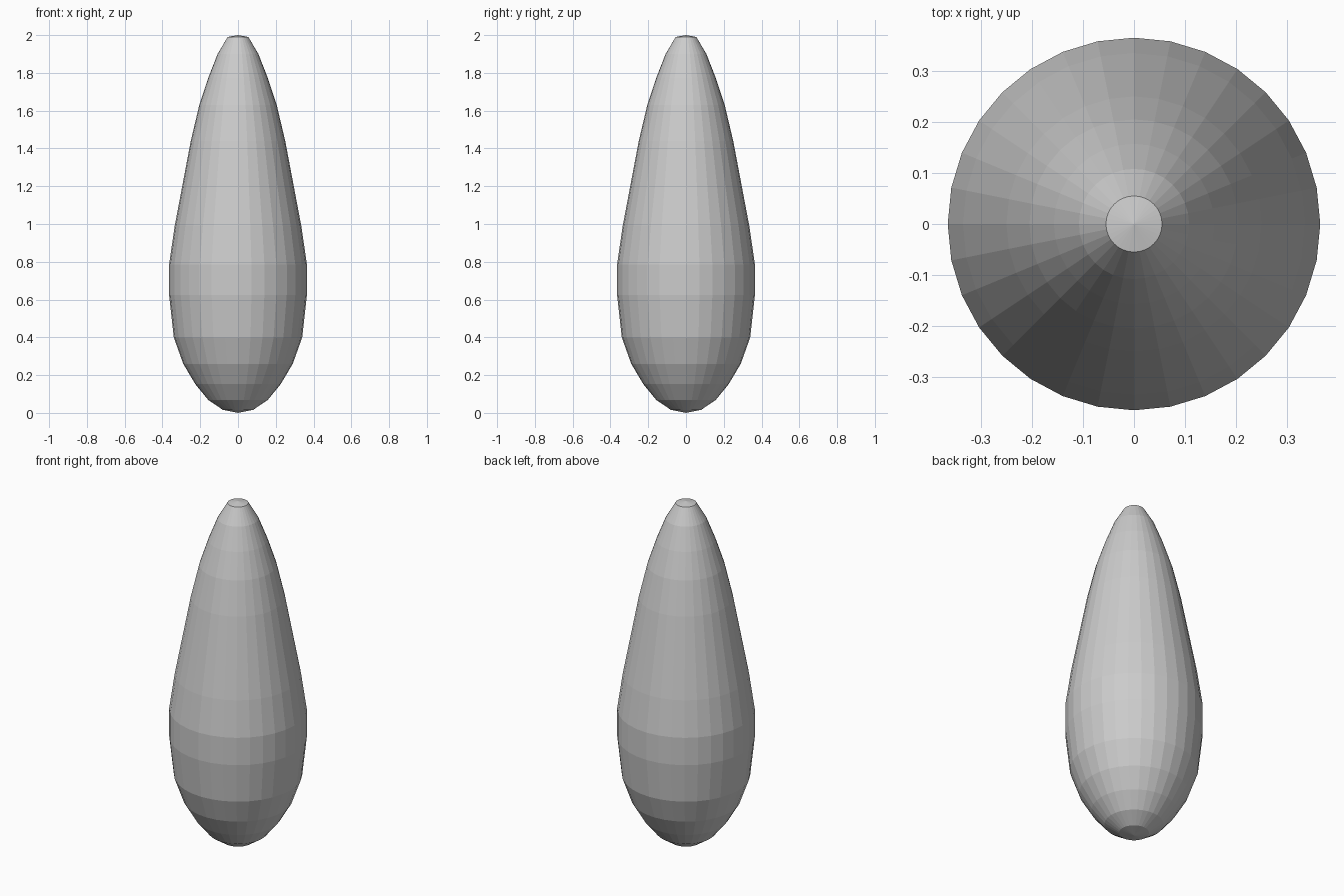
import bpy, bmesh
from math import pi
from mathutils import Vector

if "Cube" in bpy.data.objects:
    bpy.data.objects.remove(bpy.data.objects["Cube"])

# Half profile (radius, height) from bottom pole to top pole
profile = [(0, 0), (0.08, 0.016), (0.157, 0.068), (0.226, 0.152), (0.29, 0.26),
           (0.34, 0.4), (0.365, 0.625), (0.365, 0.785), (0.335, 0.99),
           (0.25, 1.44), (0.205, 1.63), (0.157, 1.775), (0.108, 1.9),
           (0.055, 1.99), (0, 2.0)]

# Teardrop body: profile spun round the vertical axis in 32 flat-faced steps
bm = bmesh.new()
verts = [bm.verts.new((r, 0, z)) for r, z in profile]
edges = [bm.edges.new(pair) for pair in zip(verts, verts[1:])]
bmesh.ops.spin(bm, geom=verts + edges, cent=(0, 0, 0), axis=Vector((0, 0, 1)),
               angle=2 * pi, steps=32)
bmesh.ops.remove_doubles(bm, verts=bm.verts, dist=0.0005)
bmesh.ops.recalc_face_normals(bm, faces=bm.faces)

mesh = bpy.data.meshes.new("teardrop_body")
bm.to_mesh(mesh)
bm.free()
bpy.context.collection.objects.link(bpy.data.objects.new("teardrop_body", mesh))
